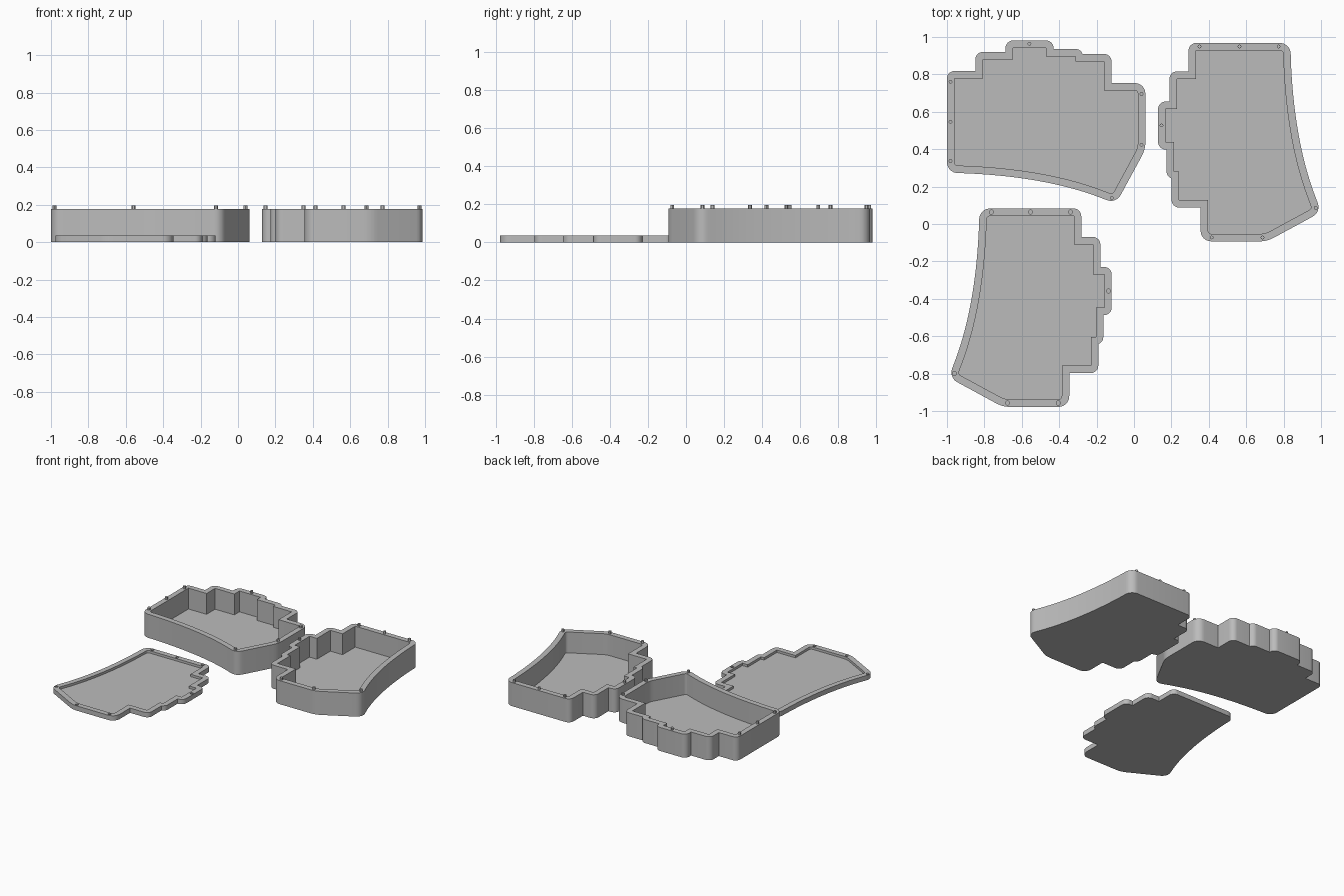
import bpy, bmesh, math
from mathutils import Vector

if "Cube" in bpy.data.objects:
    bpy.data.objects.remove(bpy.data.objects["Cube"])

WALL = 0.04
grey = bpy.data.materials.new("plain grey")
grey.diffuse_color = (0.5, 0.5, 0.5, 1)
grey.use_nodes = True
grey.node_tree.nodes["Principled BSDF"].inputs["Base Color"].default_value = grey.diffuse_color


def bezier(a, b, c, n):
    a, b, c = Vector(a), Vector(b), Vector(c)
    return [a * (1 - t) ** 2 + b * 2 * t * (1 - t) + c * t * t for t in (i / n for i in range(n + 1))]


def pocket_profile():
    """Clockwise stepped outline of the pocket; third value rounds a corner."""
    steps = [(-.96, .778, 0), (-.808, .778, 0), (-.808, .88, 0), (-.647, .88, 0), (-.647, .941, 0),
             (-.47, .941, 0), (-.47, .896, 0), (-.313, .896, 0), (-.313, .869, 0), (-.16, .869, 0),
             (-.16, .714, 0), (.021, .714, .02), (.021, .409, .03)]
    pts = []
    for i, (x, y, r) in enumerate(steps):
        p = Vector((x, y))
        if r:
            before = Vector(steps[i - 1][:2])
            after = Vector(steps[i + 1][:2]) if i + 1 < len(steps) else Vector((-.115, .158))
            pts += bezier(p + (before - p).normalized() * r, p, p + (after - p).normalized() * r, 4)
        else:
            pts.append(p)
    # tip, long curved side and rounded end
    curve = bezier((-.115, .158), (-.45, .30), (-.96, .313), 20)
    tip, end = curve[0], curve[-1]
    pts += bezier(tip + Vector((.0095, .0176)), tip, tip + Vector((-.018, .008)), 4)
    pts += curve[1:-1]
    pts += bezier(end + Vector((.02, -.001)), end, end + Vector((0, .02)), 4)
    return pts


def edge_distance(p, loop):
    best = 9
    for a, b in zip(loop, loop[1:] + loop[:1]):
        t = max(0, min(1, (p - a).dot(b - a) / (b - a).length_squared))
        best = min(best, (p - a - (b - a) * t).length)
    return best


def offset_outline(loop, r):
    """Outward offset: arcs on outer corners, mitres on inner corners."""
    out = []
    n = len(loop)
    for i, p in enumerate(loop):
        d1 = (p - loop[i - 1]).normalized()
        d2 = (loop[(i + 1) % n] - p).normalized()
        n1, n2 = Vector((-d1.y, d1.x)), Vector((-d2.y, d2.x))
        turn = math.atan2(d1.x * d2.y - d1.y * d2.x, d1.dot(d2))
        if turn < -.02:
            k = max(1, round(-turn / math.radians(11.25)))
            a0 = math.atan2(n1.y, n1.x)
            out += [p + Vector((math.cos(a0 + turn * j / k), math.sin(a0 + turn * j / k))) * r
                    for j in range(k + 1)]
        else:
            out.append(p + (n1 + n2) * (r / (1 + n1.dot(n2))))
    keep = []
    for p in out:
        if edge_distance(p, loop) > r - .0006 and (not keep or (p - keep[-1]).length > .0005):
            keep.append(p)
    return keep


def circle(c, r, n=12):
    return [Vector((c[0] + r * math.cos(math.tau * i / n), c[1] + r * math.sin(math.tau * i / n)))
            for i in range(n)]


INNER = pocket_profile()
OUTER = offset_outline(INNER, WALL)
PEGS = [(-.981, .76), (-.981, .546), (-.981, .337), (-.559, .963), (.04, .695), (.04, .423), (-.118, .139)]


def finish(bm, name):
    bmesh.ops.recalc_face_normals(bm, faces=bm.faces[:])
    me = bpy.data.meshes.new(name)
    bm.to_mesh(me)
    bm.free()
    me.materials.append(grey)
    ob = bpy.data.objects.new(name, me)
    bpy.context.collection.objects.link(ob)
    bpy.ops.object.select_all(action='DESELECT')
    ob.select_set(True)
    bpy.context.view_layer.objects.active = ob
    bpy.ops.object.shade_smooth_by_angle(angle=math.radians(30))


def wall(bm, loop, place, z_cap, z_top):
    """Upright wall around a loop, capped at z_cap and open at z_top."""
    low, top = ([bm.verts.new((*place(p), z)) for p in loop] for z in (z_cap, z_top))
    n = len(loop)
    for i in range(n):
        j = (i + 1) % n
        bm.faces.new((low[i], low[j], top[j], top[i]))
    bm.faces.new(low)
    return [bm.edges.get((top[i], top[(i + 1) % n])) for i in range(n)]


def tray(name, place, height, floor, holes=()):
    bm = bmesh.new()
    rim = wall(bm, OUTER, place, 0, height) + wall(bm, INNER, place, floor, height)
    for c in holes:
        rim += wall(bm, circle(c, .011), place, height - .015, height)
    bmesh.ops.triangle_fill(bm, edges=rim, use_beauty=True, normal=(0, 0, 1))
    finish(bm, name)


def pegs(name, place, z0, z1):
    bm = bmesh.new()
    for c in PEGS:
        edges = wall(bm, circle(c, .01), place, z0, z1)
        bmesh.ops.contextual_create(bm, geom=edges)
    finish(bm, name)


# placements: as drawn, mirrored quarter turn, quarter turn
def place_back(p):
    return p[0], p[1]


def place_right(p):
    return 1.11 - p[1], -.032 - p[0]


def place_front(p):
    return p[1] - 1.10, -.917 - p[0]


# two deep cases with locating pegs
for side, place in (("back", place_back), ("right", place_right)):
    tray(side + "_case", place, .178, .02)
    pegs(side + "_case_pegs", place, .177, .196)

# shallow lid with matching peg holes
tray("lid", place_front, .036, .018, PEGS)
